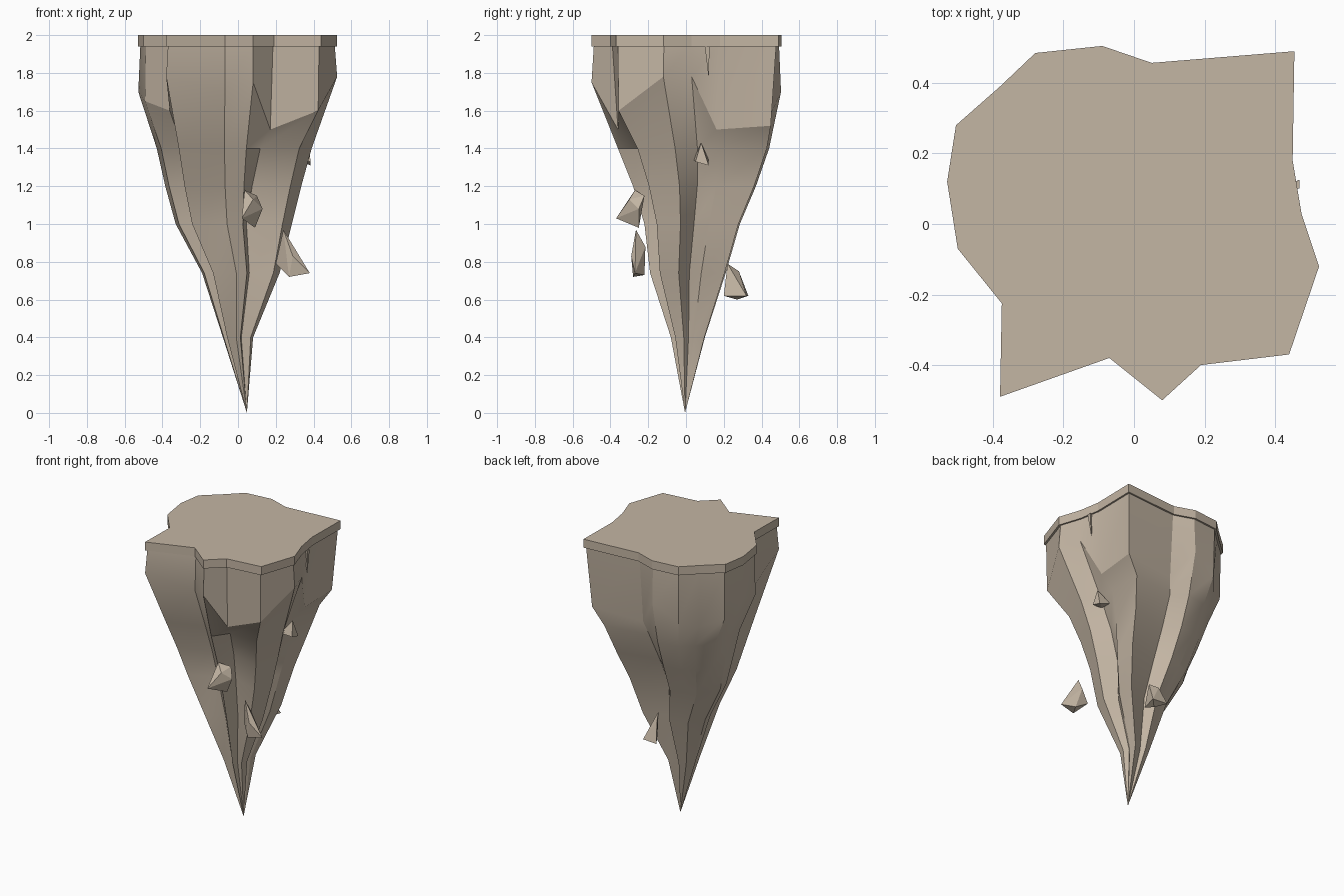
import bpy
import bmesh
import math
from mathutils import Vector

default_cube = bpy.data.objects.get("Cube")
if default_cube:
    bpy.data.objects.remove(default_cube, do_unlink=True)

# One warm stone colour for everything
stone = bpy.data.materials.new("warm stone")
stone.use_nodes = True
stone_colour = (0.55, 0.465, 0.37, 1)
stone.diffuse_color = stone_colour
stone_shader = stone.node_tree.nodes["Principled BSDF"]
stone_shader.inputs["Base Color"].default_value = stone_colour
stone_shader.inputs["Roughness"].default_value = 0.9


def finish(name, mesh_builder, smooth_angle=None):
    """Turn a bmesh into a named stone object."""
    bmesh.ops.recalc_face_normals(mesh_builder, faces=mesh_builder.faces)
    mesh = bpy.data.meshes.new(name)
    mesh_builder.to_mesh(mesh)
    mesh_builder.free()
    mesh.materials.append(stone)
    part = bpy.data.objects.new(name, mesh)
    bpy.context.collection.objects.link(part)
    if smooth_angle:
        bpy.ops.object.select_all(action="DESELECT")
        part.select_set(True)
        bpy.context.view_layer.objects.active = part
        bpy.ops.object.shade_smooth_by_angle(angle=math.radians(smooth_angle))
    return part


def bridge(mesh_builder, lower, upper):
    """Join two closed rings of equal length with quads."""
    count = len(lower)
    for i in range(count):
        j = (i + 1) % count
        mesh_builder.faces.new((lower[i], lower[j], upper[j], upper[i]))


# Plan outline: x, y, depth of the valley lower down, height of the shoulder
outline = [
    (-.38, -.49, 0, 1.78), (-.07, -.38, .1, 1.7), (.08, -.5, 0, 1.75),
    (.19, -.4, .4, 1.5), (.44, -.37, 0, 1.6), (.525, -.12, 0, 1.78),
    (.475, .03, .3, 1.78), (.45, .18, 0, 1.5), (.455, .49, 0, 1.52),
    (.05, .457, .3, 1.5), (-.09, .505, 0, 1.7), (-.28, .485, .1, 1.6),
    (-.38, .39, 0, 1.55), (-.505, .28, .1, 1.6), (-.53, .12, 0, 1.7),
    (-.5, -.07, 0, 1.65), (-.375, -.225, .3, 1.6),
]

# Cap slab
cap_builder = bmesh.new()
rings = [[cap_builder.verts.new((x, y, z)) for x, y, *_ in outline]
         for z in (1.94, 2)]
bridge(cap_builder, *rings)
for ring in rings:
    cap_builder.faces.new(ring)
finish("cap_slab", cap_builder)

# Body top: a neck under the cap, then shoulders that turn inward unevenly
body_builder = bmesh.new()
neck = [body_builder.verts.new((x * .975, y * .975, 1.95))
        for x, y, *_ in outline]
shoulder = []
for x, y, _, z in outline:
    inset = 1 - 1.6 * max(0, 1.75 - z) ** 2
    shoulder.append(body_builder.verts.new((x * inset, y * inset, z)))
body_builder.faces.new(neck)
bridge(body_builder, shoulder, neck)

# Body taper: height, left and right reach, front and back reach
levels = [
    (1.4, -.43, .39, -.36, .44),
    (1.2, -.385, .335, -.28, .37),
    (1, -.33, .285, -.22, .285),
    (.74, -.19, .22, -.19, .21),
    (.4, -.08, .08, -.08, .1),
]
above = shoulder
for z, left, right, front, back in levels:
    centre = Vector(((left + right) / 2, (front + back) / 2, z))
    depth = min(1, (1.5 - z) / .5)
    ring = []
    for x, y, valley, _ in outline:
        across = (x + .53) / 1.055
        along = (y + .5) / 1.005
        point = Vector((left + across * (right - left),
                        front + along * (back - front), z))
        point = centre + (point - centre) * (1 - valley * depth)
        ring.append(body_builder.verts.new(point))
    bridge(body_builder, ring, above)
    above = ring
tip = body_builder.verts.new((.047, -.005, 0))
for i, vert in enumerate(above):
    body_builder.faces.new((tip, above[i - 1], vert))
finish("tapering_body", body_builder, 24)

# Loose chips, each the hull of a few corners
chips = {
    "front_chip": [(.035, -.27, 1.18), (.13, -.25, 1.08), (.1, -.22, 1.15),
                   (.09, -.25, .98), (.02, -.37, 1.03), (.08, -.3, 1.13)],
    "side_front_chip": [(.24, -.265, .97), (.38, -.27, .74), (.27, -.28, .72),
                        (.2, -.22, .79), (.29, -.29, .83), (.3, -.22, .73),
                        (.25, -.215, .88)],
    "back_chip": [(.06, .22, .79), (.03, .28, .75), (.0, .33, .62),
                  (.11, .32, .62), (.06, .27, .6), (.08, .2, .62)],
    "side_chip": [(.37, .08, 1.43), (.385, .05, 1.33), (.385, .12, 1.31),
                  (.3, .04, 1.34), (.3, .12, 1.34)],
    "side_spike": [(.47, .1, 1.94), (.47, .125, 1.94), (.43, .11, 1.94),
                   (.455, .12, 1.77)],
}
for name, corners in chips.items():
    chip_builder = bmesh.new()
    corner_verts = [chip_builder.verts.new(corner) for corner in corners]
    hull = bmesh.ops.convex_hull(chip_builder, input=corner_verts)
    leftovers = [v for v in hull["geom_interior"]
                 if isinstance(v, bmesh.types.BMVert)]
    bmesh.ops.delete(chip_builder, geom=leftovers, context="VERTS")
    finish(name, chip_builder)
